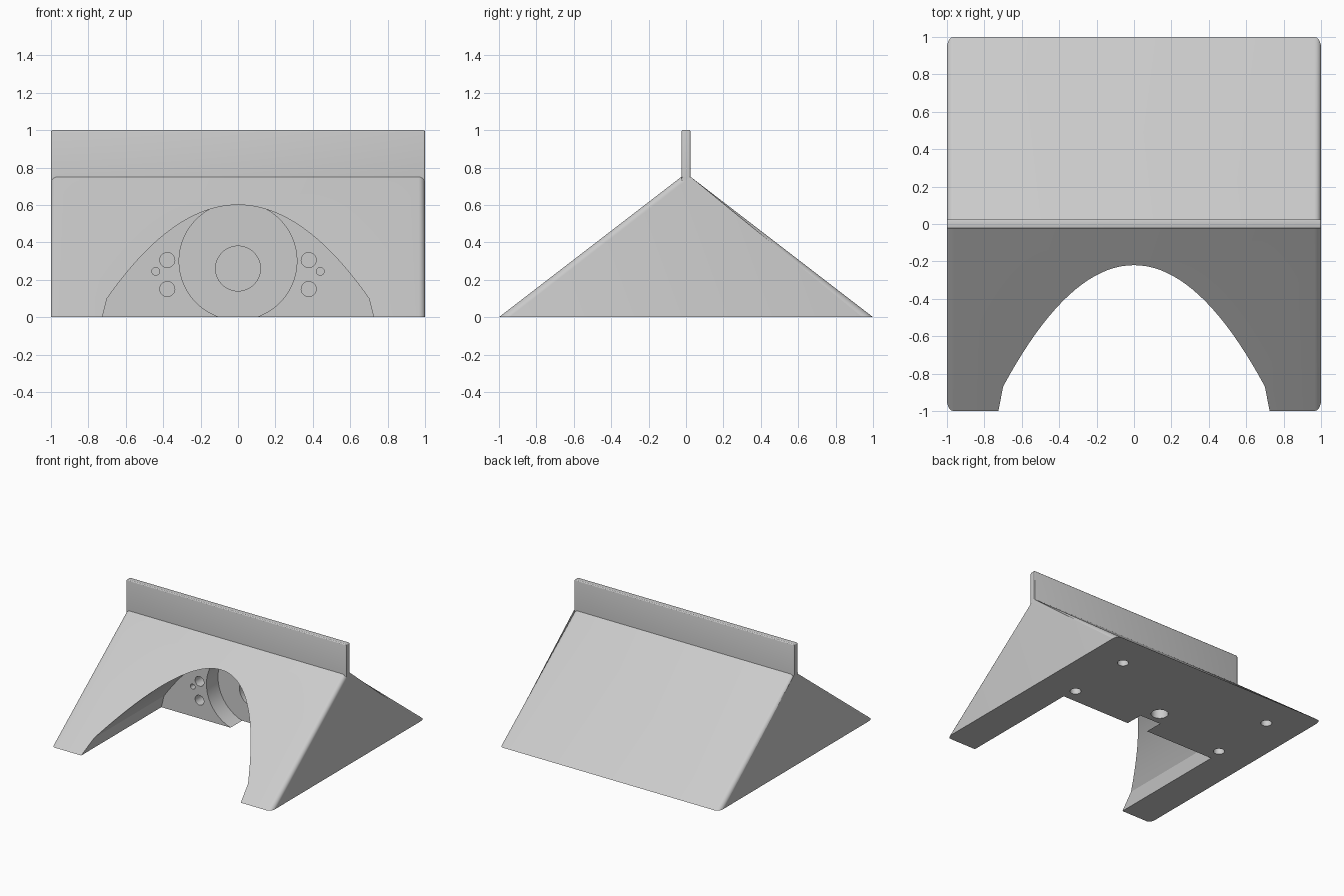
import bpy
import bmesh
import math

cube = bpy.data.objects.get("Cube")
if cube:
    bpy.data.objects.remove(cube, do_unlink=True)

grey = bpy.data.materials.new("light_grey")
grey.use_nodes = True
COLOUR = (0.6, 0.6, 0.6, 1)
grey.diffuse_color = COLOUR
grey.node_tree.nodes["Principled BSDF"].inputs["Base Color"].default_value = COLOUR


def prism(name, points, axis, start, end):
    """Extrude a closed 2D outline along the x, y or z axis."""
    place = {"x": lambda a, b, t: (t, a, b),
             "y": lambda a, b, t: (a, t, b),
             "z": lambda a, b, t: (a, b, t)}[axis]
    bm = bmesh.new()
    lower = [bm.verts.new(place(a, b, start)) for a, b in points]
    upper = [bm.verts.new(place(a, b, end)) for a, b in points]
    bm.faces.new(lower)
    bm.faces.new(upper)
    for i in range(len(points)):
        j = (i + 1) % len(points)
        bm.faces.new((lower[i], lower[j], upper[j], upper[i]))
    bmesh.ops.recalc_face_normals(bm, faces=bm.faces)
    mesh = bpy.data.meshes.new(name)
    bm.to_mesh(mesh)
    bm.free()
    mesh.materials.append(grey)
    obj = bpy.data.objects.new(name, mesh)
    bpy.context.collection.objects.link(obj)
    return obj


def circle(a, b, radius, sides=32):
    return [(a + radius * math.cos(math.tau * i / sides),
             b + radius * math.sin(math.tau * i / sides)) for i in range(sides)]


def round_edges(obj, rule, width, segments):
    bm = bmesh.new()
    bm.from_mesh(obj.data)
    edges = [e for e in bm.edges if rule(*[v.co for v in e.verts])]
    bmesh.ops.bevel(bm, geom=edges, offset=width, segments=segments,
                    profile=0.5, affect="EDGES")
    bm.to_mesh(obj.data)
    bm.free()


def activate(obj):
    bpy.ops.object.select_all(action="DESELECT")
    obj.select_set(True)
    bpy.context.view_layer.objects.active = obj


def cut(target, cutter):
    cutter.hide_render = True
    mod = target.modifiers.new("cut", "BOOLEAN")
    mod.operation = "DIFFERENCE"
    mod.solver = "EXACT"
    mod.object = cutter
    activate(target)
    bpy.ops.object.modifier_apply(modifier=mod.name)
    bpy.data.objects.remove(cutter, do_unlink=True)


# Wedge body with rounded sloping side edges
RIDGE, HALF = 0.75, 0.025
body = prism("wedge_body", [(-1, 0), (1, 0), (HALF, RIDGE), (-HALF, RIDGE)], "x", -1, 1)
round_edges(body, lambda p, q: abs(p.x - q.x) < 0.01 and abs(p.z - q.z) > 0.1, 0.035, 5)

# Arched pocket, open at the front and underneath
WALL = 0.04
steps = [i / 20 * 0.7 for i in range(-20, 21)]
arch = [(-0.74, -0.06)] + [(x, 0.6 - 1.02 * x * x) for x in steps] + [(0.74, -0.06)]
cut(body, prism("pocket_cutter", arch, "y", -1.2, WALL))

# Round recess and central socket in the pocket wall
cut(body, prism("recess_cutter", circle(0, 0.3, 0.315, 64), "y", WALL - 0.003, 0.19))
cut(body, prism("socket_cutter", circle(0, 0.26, 0.12, 48), "y", 0.1, 0.4))

# Cable hole from below into the socket
cut(body, prism("cable_cutter", circle(0, 0.3, 0.065), "z", -0.1, 0.25))

# Paired holes in the pocket wall and in the underside
for side in (-1, 1):
    for x, z, r in ((0.378, 0.305, 0.04), (0.378, 0.15, 0.04), (0.44, 0.245, 0.021)):
        cut(body, prism("wall_hole_cutter", circle(side * x, z, r), "y", -0.05, 0.15))
    for y in (0.155, 0.71):
        cut(body, prism("base_hole_cutter", circle(side * 0.705, y, 0.042), "z", -0.1, 0.13))

# Upright fin along the ridge
fin = prism("ridge_fin", [(-HALF, 0.73), (HALF, 0.73), (HALF, 1), (-HALF, 1)], "x", -1, 1)
round_edges(fin, lambda p, q: min(p.z, q.z) > 0.9 or abs(p.z - q.z) > 0.1, 0.01, 3)

for obj in (body, fin):
    activate(obj)
    bpy.ops.object.shade_smooth_by_angle(angle=math.radians(20))
